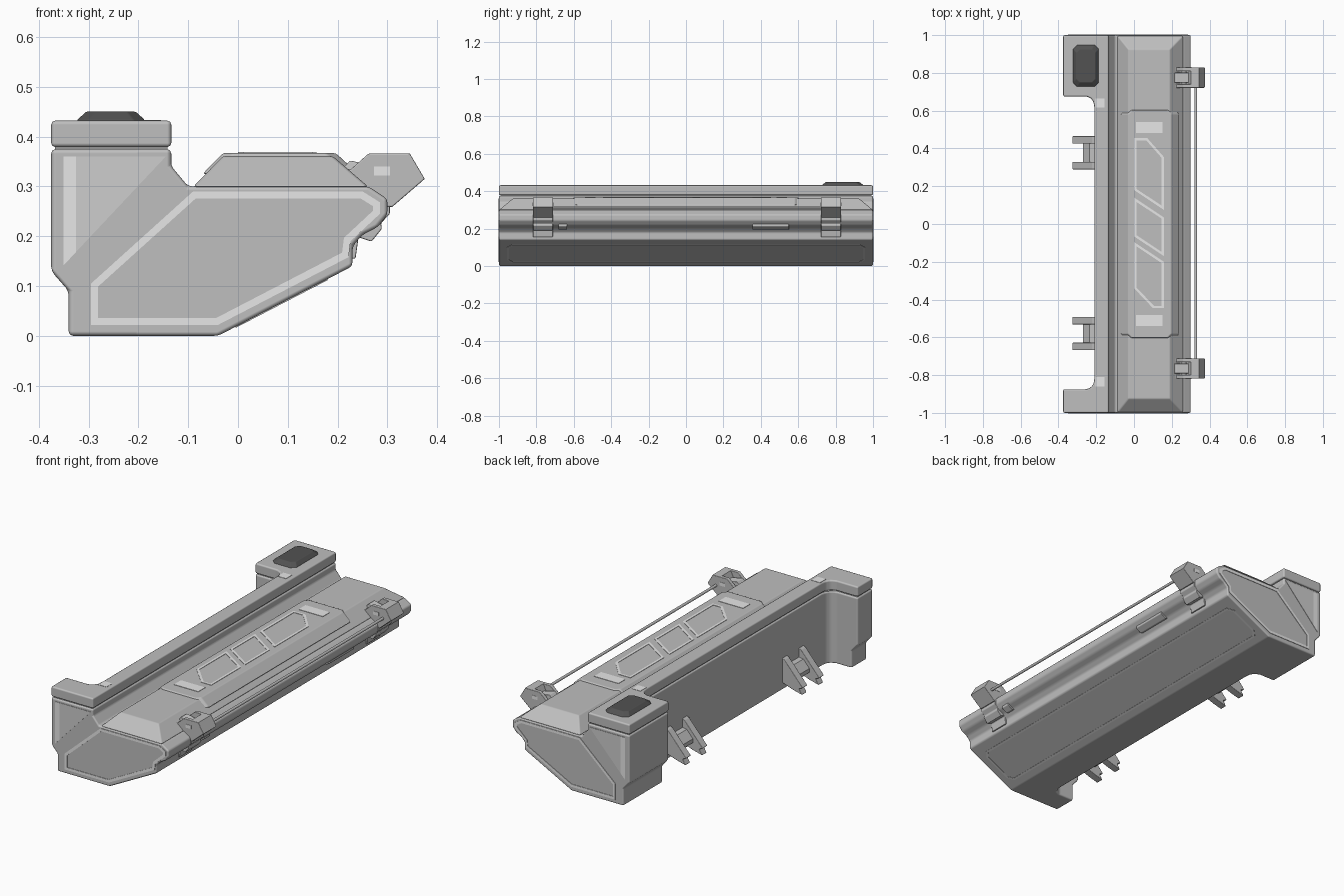
import bpy, bmesh

if "Cube" in bpy.data.objects:
    bpy.data.objects.remove(bpy.data.objects["Cube"])


def material(name, v):
    m = bpy.data.materials.new(name)
    m.diffuse_color = (v, v, v, 1)
    m.use_nodes = True
    m.node_tree.nodes["Principled BSDF"].inputs["Base Color"].default_value = m.diffuse_color
    return m


GREY = material("body grey", 0.52)
MID = material("pale grey", 0.61)
LIGHT = material("light stripe grey", 0.82)
DARK = material("dark pad grey", 0.085)


def finish(name, bm, mat, bevel=0.0, segments=2):
    bmesh.ops.recalc_face_normals(bm, faces=bm.faces)
    me = bpy.data.meshes.new(name)
    bm.to_mesh(me)
    bm.free()
    me.materials.append(mat)
    ob = bpy.data.objects.new(name, me)
    bpy.context.collection.objects.link(ob)
    if bevel:
        for p in me.polygons:
            p.use_smooth = True
        b = ob.modifiers.new("bevel", 'BEVEL')
        b.width, b.segments, b.harden_normals = bevel, segments, True
        b.limit_method, b.angle_limit = 'ANGLE', 0.3
    return ob


def loft(name, rings, mat, bevel=0.0, segments=2):
    """Skin equal-length rings of 3D points and close both ends."""
    bm = bmesh.new()
    vs = [[bm.verts.new(p) for p in r] for r in rings]
    n = len(vs[0])
    for a, b in zip(vs, vs[1:]):
        for i in range(n):
            bm.faces.new((a[i], a[(i + 1) % n], b[(i + 1) % n], b[i]))
    bm.faces.new(vs[0])
    bm.faces.new(vs[-1])
    return finish(name, bm, mat, bevel, segments)


def extrude_y(name, profile, y0, y1, mat=GREY, bevel=0.0):
    return loft(name, [[(x, y, z) for x, z in profile] for y in (y0, y1)], mat, bevel)


def rect(x0, x1, y0, y1, z, c=0.0):
    if not c:
        return [(x0, y0, z), (x1, y0, z), (x1, y1, z), (x0, y1, z)]
    return [(x0 + c, y0, z), (x1 - c, y0, z), (x1, y0 + c, z), (x1, y1 - c, z),
            (x1 - c, y1, z), (x0 + c, y1, z), (x0, y1 - c, z), (x0, y0 + c, z)]


def decal(name, pts, mat, ring=0.0, mirror=False, thick=0.005):
    """Thin painted plate, or an outline of the given width."""
    bm = bmesh.new()
    f = bm.faces.new([bm.verts.new(p) for p in pts])
    f.normal_update()
    if ring:
        bmesh.ops.inset_region(bm, faces=[f], thickness=ring, use_boundary=True,
                               use_even_offset=True)
        bmesh.ops.delete(bm, geom=[f], context='FACES')
    ob = finish(name, bm, mat)
    s = ob.modifiers.new("thickness", 'SOLIDIFY')
    s.thickness, s.offset = thick, 0
    if mirror:
        m = ob.modifiers.new("mirror", 'MIRROR')
        m.use_axis = (False, True, False)
    return ob


# Main trough body, full length
extrude_y("main_body", [(-0.21, 0), (-0.04, 0), (0.23, 0.14), (0.23, 0.18),
                        (0.25, 0.203), (0.28, 0.218), (0.30, 0.243), (0.30, 0.275),
                        (0.262, 0.30), (-0.10, 0.30), (-0.135, 0.342),
                        (-0.135, 0.375), (-0.21, 0.375)], -1, 1, GREY, 0.008)

# Sloped ridge on top and raised centre panel
loft("top_ridge", [rect(-0.09, 0.262, -1, 1, 0.299),
                   rect(-0.03, 0.19, -0.925, 0.925, 0.361)], GREY, 0.006)
loft("centre_panel", [rect(-0.071, 0.242, -0.612, 0.612, 0.325, 0.03),
                      rect(-0.03, 0.196, -0.602, 0.602, 0.367, 0.02)], GREY, 0.005)


# Rear wall with the two end blocks: C-shaped plan, filleted inner corners
def c_plan(outer, z, d=0.0):
    o, i = outer + d, -0.21 + d
    return [(-0.134 - d, -1 + d, z), (-0.134 - d, 1 - d, z), (o, 1 - d, z),
            (o, 0.675 + d, z), (-0.25, 0.675 + d, z), (-0.226, 0.664 + d, z),
            (i - 0.004, 0.645, z), (i, 0.62, z),
            (i, -0.82, z), (i - 0.004, -0.845, z), (-0.226, -0.864 - d, z),
            (-0.25, -0.875 - d, z), (o, -0.875 - d, z), (o, -1 + d, z)]


loft("rear_end_blocks", [c_plan(-0.34, 0), c_plan(-0.34, 0.09),
                         c_plan(-0.375, 0.13), c_plan(-0.375, 0.375)], GREY, 0.009)
loft("cap_groove", [c_plan(-0.375, 0.36, 0.008), c_plan(-0.375, 0.40, 0.008)], GREY)
loft("rear_cap", [c_plan(-0.375, 0.379), c_plan(-0.375, 0.432)], GREY, 0.008)

# Dark pad on one end of the cap
loft("dark_pad", [rect(-0.325, -0.185, 0.725, 0.95, 0.428, 0.022),
                  rect(-0.322, -0.188, 0.728, 0.947, 0.434, 0.022),
                  rect(-0.305, -0.205, 0.75, 0.925, 0.45, 0.018)], DARK, 0.003)

# Rear lugs: pairs of clawed plates with a bridge between
lug = [(-0.20, 0.17), (-0.222, 0.158), (-0.327, 0.04), (-0.306, 0.03),
       (-0.322, 0.002), (-0.27, 0.016), (-0.20, 0.04)]
for k, yc in enumerate((0.377, -0.58)):
    for s in (-1, 1):
        extrude_y(f"lug_plate_{k}_{s}", lug, yc + s * 0.068 - 0.02, yc + s * 0.068 + 0.02,
                  GREY, 0.003)
    extrude_y(f"lug_bridge_{k}", [(-0.20, 0.12), (-0.235, 0.115), (-0.27, 0.075),
                                  (-0.27, 0.055), (-0.20, 0.055)], yc - 0.06, yc + 0.06)

# Brackets on the front lip: solid nose, two cheeks, a latch in the pocket, a strap below
side = [(0.19, 0.35), (0.225, 0.333), (0.262, 0.366), (0.345, 0.366), (0.375, 0.315),
        (0.31, 0.259), (0.27, 0.26), (0.19, 0.32)]
nose = [(0.302, 0.366), (0.345, 0.366), (0.375, 0.315), (0.31, 0.259), (0.27, 0.26), (0.28, 0.32)]
strap = [(0.22, 0.155), (0.236, 0.155), (0.242, 0.198), (0.268, 0.189), (0.289, 0.215),
         (0.287, 0.226), (0.305, 0.245), (0.305, 0.275), (0.26, 0.306), (0.22, 0.30)]
for k, yc in enumerate((-0.765, 0.775)):
    for s in (-1, 1):
        y = yc + s * 0.044
        extrude_y(f"bracket_cheek_{k}_{s}", side, y - 0.01, y + 0.01, GREY, 0.003)
        ye = yc + s * 0.054
        decal(f"bracket_mark_{k}_{s}", [(0.273, ye, 0.322), (0.305, ye, 0.322),
                                        (0.305, ye, 0.34), (0.273, ye, 0.34)], LIGHT, thick=0.003)
    extrude_y(f"bracket_nose_{k}", nose, yc - 0.05, yc + 0.05)
    extrude_y(f"bracket_latch_{k}", [(0.21, 0.335), (0.225, 0.352), (0.298, 0.335), (0.28, 0.29)],
              yc - 0.026, yc + 0.026, MID, 0.003)
    extrude_y(f"bracket_strap_{k}", strap, yc - 0.053, yc + 0.053, GREY, 0.003)

# Thin rod between the brackets
bpy.ops.mesh.primitive_cylinder_add(vertices=12, radius=0.007, depth=1.46,
                                    location=(0.327, 0.005, 0.315), rotation=(1.5708, 0, 0))
rod = bpy.context.object
rod.name = "front_rod"
rod.data.materials.append(GREY)

# Button and slot under the lip
lip = [(0.238, 0.2), (0.257, 0.194), (0.285, 0.212), (0.284, 0.226), (0.26, 0.235)]
extrude_y("lip_button", lip, -0.682, -0.635, GREY, 0.003)
extrude_y("lip_slot_bar", lip, 0.355, 0.55, GREY, 0.003)

# Light outline on both end faces
decal("end_outline", [(x, -1, z) for x, z in [
    (-0.295, 0.022), (-0.04, 0.022), (0.222, 0.158), (0.226, 0.19), (0.285, 0.245),
    (0.285, 0.268), (0.25, 0.29), (-0.09, 0.29), (-0.295, 0.105)]], LIGHT, 0.014, True)
# Pale corner facet on both end faces
decal("end_corner_facet", [(-0.35, -1, 0.142), (-0.145, -1, 0.36), (-0.35, -1, 0.36)],
      MID, 0, True, 0.004)
decal("end_corner_band", [(-0.35, -1, 0.142), (-0.325, -1, 0.168), (-0.325, -1, 0.36),
                          (-0.35, -1, 0.36)], LIGHT, 0, True, 0.005)


# Faint outline on the sloped underside
def slope(z, y):
    return (-0.04 + z * 0.27 / 0.14, y, z)


decal("underside_outline", [slope(*p) for p in [
    (0.018, -0.93), (0.018, 0.93), (0.032, 0.957), (0.1, 0.957), (0.114, 0.93),
    (0.114, -0.93), (0.1, -0.957), (0.032, -0.957)]], MID, 0.011, thick=0.004)

# Three outlined cells and two bars on the centre panel
cells = [[(0, 0.455), (0.07, 0.455), (0.158, 0.355), (0.158, 0.075), (0, 0.18)],
         [(0, 0.14), (0.158, 0.035), (0.158, -0.17), (0, -0.065)],
         [(0, -0.095), (0.158, -0.2), (0.158, -0.445), (0.1, -0.445), (0, -0.34)]]
for k, c in enumerate(cells):
    decal(f"panel_cell_{k}", [(x, y, 0.367) for x, y in c], LIGHT, 0.012, thick=0.004)
decal("panel_bar", rect(0.01, 0.15, 0.483, 0.54, 0.367), LIGHT, 0, True, 0.004)

# Small light squares on the cap
for k, y in enumerate((0.64, -0.835)):
    decal(f"cap_mark_{k}", rect(-0.203, -0.155, y - 0.024, y + 0.024, 0.432), LIGHT, thick=0.003)
